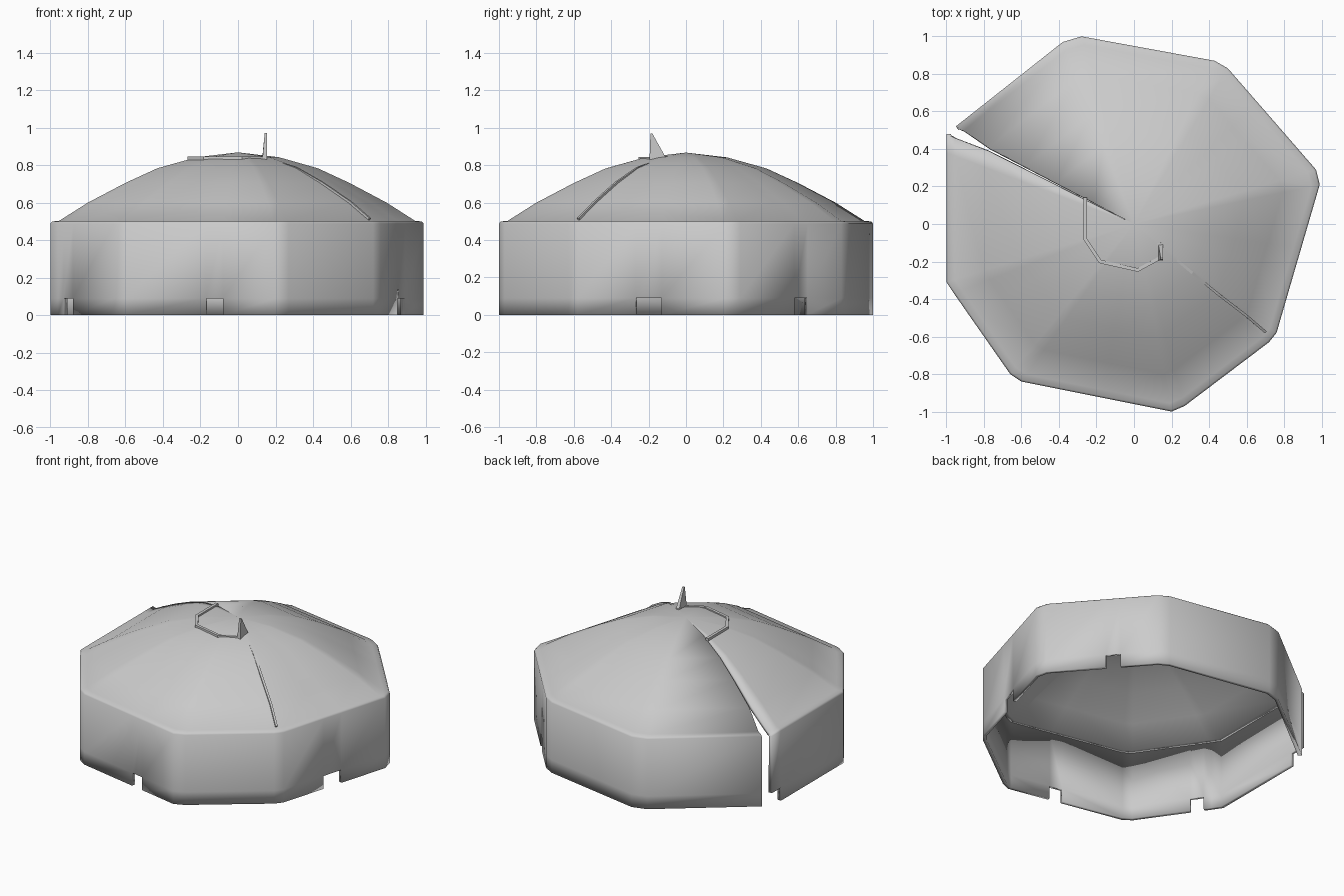
import bpy, bmesh, math
from mathutils import Vector

if "Cube" in bpy.data.objects:
    bpy.data.objects.remove(bpy.data.objects["Cube"])


def make(name, verts, faces, angle=50):
    me = bpy.data.meshes.new(name)
    me.from_pydata(verts, [], faces)
    ob = bpy.data.objects.new(name, me)
    bpy.context.collection.objects.link(ob)
    bpy.ops.object.select_all(action='DESELECT')
    ob.select_set(True)
    bpy.context.view_layer.objects.active = ob
    return ob


def smooth(ob, angle):
    bpy.context.view_layer.objects.active = ob
    bpy.ops.object.shade_smooth_by_angle(angle=math.radians(angle))


# Footprint, counter-clockwise from the slit; third value 1 = notch starts here
outline = [(-1, .48, 1), (-1, .38, 0), (-1, -.31, 0), (-.96, -.37, 0),
           (-.93, -.413, 1), (-.88, -.485, 0), (-.66, -.8, 0), (-.6, -.84, 0),
           (-.17, -.926, 1), (-.08, -.944, 0), (.2, -1, 0), (.27, -.97, 0),
           (.72, -.63, 0), (.76, -.58, 0), (.85, -.27, 1), (.891, -.13, 0),
           (.99, .21, 0), (.97, .29, 0), (.718, .58, 1), (.657, .65, 0),
           (.5, .83, 0), (.43, .87, 0), (-.28, 1, 0), (-.38, .97, 0), (-.95, .52, 0)]
# Shell profile: scale of footprint, height
profile = [(1, 0), (1, .09), (1, .488), (.99, .5), (.955, .502), (.8, .6),
           (.6, .705), (.43, .783), (.22, .842)]
n = len(outline)
verts, faces = [], []
for k, (s, z) in enumerate(profile):
    for i, (x, y, _) in enumerate(outline):
        if s < .9 and i in (0, n - 1):      # the roof slit narrows quickly
            d = -.005 if i == 0 else .005
            x, y = -.975 + d, .5 + 2 * d
        verts.append((x * s, y * s, z))
verts.append((0, 0, .868))
for k in range(len(profile) - 1):
    for i in range(n - 1):
        if k == 0 and outline[i][2]:
            continue                        # bottom notches
        a = k * n + i
        faces.append((a, a + 1, a + n + 1, a + n))
top = (len(profile) - 1) * n
faces += [(top + i, top + i + 1, len(verts) - 1) for i in range(n - 1)]

# Tent shell with open bottom
shell = make("tent_shell", verts, faces)
mod = shell.modifiers.new("thickness", 'SOLIDIFY')
mod.thickness = .025
mod.offset = -1
smooth(shell, 60)


# Thin square-section strip following a path
def strip(name, pts, r):
    pts = [Vector(p) for p in pts]
    vs, fs = [], []
    for i, p in enumerate(pts):
        t = pts[min(i + 1, len(pts) - 1)] - pts[max(i - 1, 0)]
        side = t.cross(Vector((0, 0, 1))).normalized() * r
        up = side.cross(t).normalized() * r
        vs += [p + side + up, p - side + up, p - side - up, p + side - up]
    for i in range(len(pts) - 1):
        for j in range(4):
            a, b = i * 4 + j, i * 4 + (j + 1) % 4
            fs.append((a, b, b + 4, a + 4))
    e = len(vs) - 4
    fs += [(3, 2, 1, 0), (e, e + 1, e + 2, e + 3)]
    return make(name, vs, fs)


# Raised lip round the smoke hole
strip("smoke_hole_lip", [(-.26, .14, .835), (-.26, -.08, .835), (-.18, -.2, .835),
                         (.02, -.245, .835), (.14, -.18, .835), (.135, -.1, .84)], .01)
# Seam down the front-right ridge
strip("roof_seam", [(.13, -.11, .84), (.31, -.26, .783), (.45, -.375, .703),
                    (.6, -.49, .6), (.7, -.575, .513)], .007)

# Pointed flap standing at the end of the lip
tri = [(-.195, .83), (-.11, .845), (-.18, .97), (-.19, .97)]
vs = [(.13 + .012 * (z > .9), y, z) for y, z in tri] + [(.155, y, z) for y, z in tri]
make("standing_flap", vs, [(3, 2, 1, 0), (4, 5, 6, 7)] +
     [(j, (j + 1) % 4, (j + 1) % 4 + 4, j + 4) for j in range(4)])
